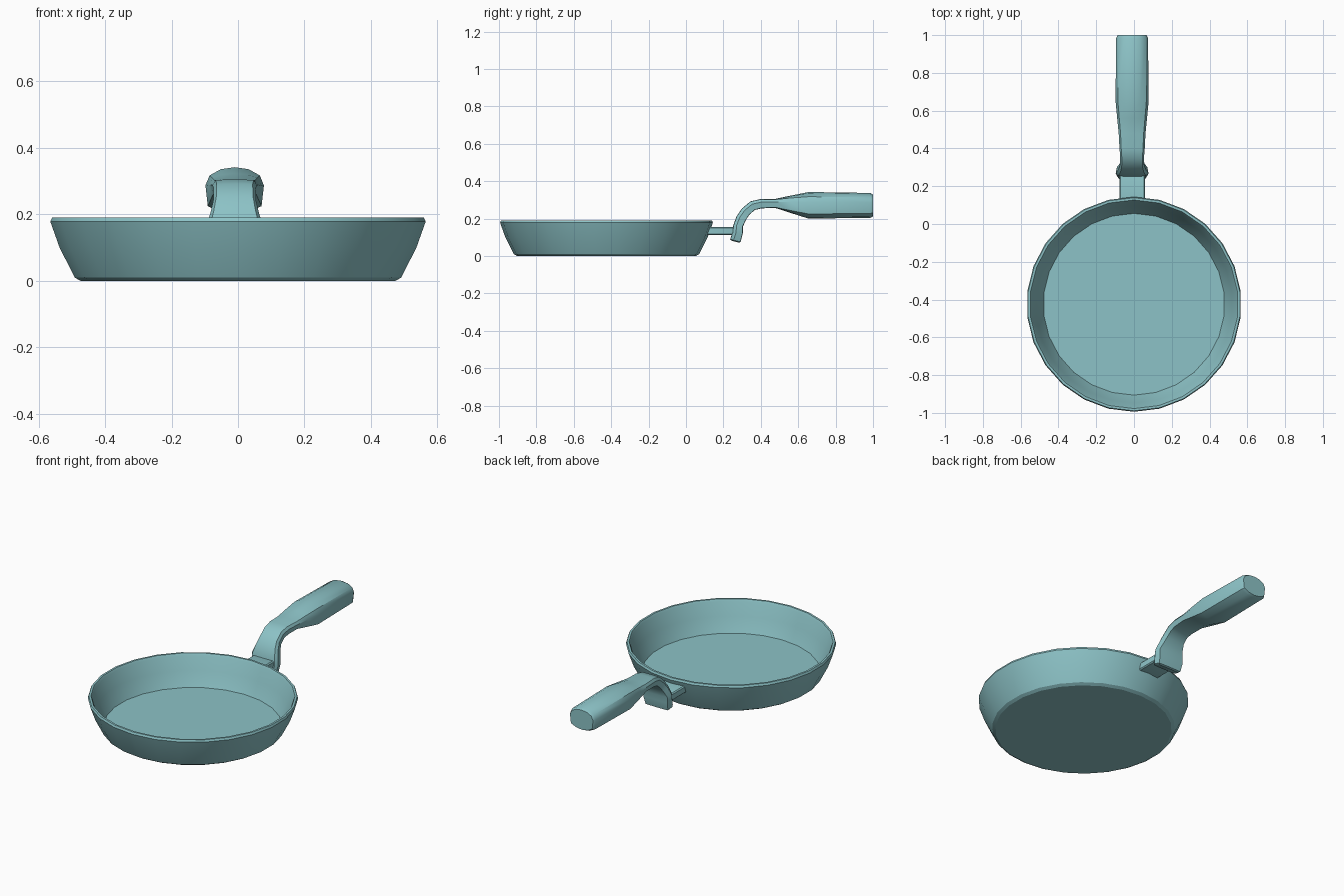
import bpy, bmesh, math
from mathutils import Vector

if "Cube" in bpy.data.objects:
    bpy.data.objects.remove(bpy.data.objects["Cube"])

SIDES = 26
PAN_Y = -0.425
HANDLE_X = -0.01

# Muted teal shared by every part
teal = bpy.data.materials.new("teal")
teal.diffuse_color = (0.265, 0.545, 0.57, 1)
teal.use_nodes = True
teal.node_tree.nodes["Principled BSDF"].inputs["Base Color"].default_value = teal.diffuse_color


def loft(name, rings, angle=30):
    """Skin a list of equal-length point rings and cap both ends."""
    bm = bmesh.new()
    loops = [[bm.verts.new(p) for p in ring] for ring in rings]
    n = len(loops[0])
    for a, b in zip(loops, loops[1:]):
        for i in range(n):
            j = (i + 1) % n
            bm.faces.new((a[i], a[j], b[j], b[i]))
    bm.faces.new(loops[0])
    bm.faces.new(loops[-1])
    bmesh.ops.recalc_face_normals(bm, faces=bm.faces)
    mesh = bpy.data.meshes.new(name)
    bm.to_mesh(mesh)
    bm.free()
    mesh.materials.append(teal)
    ob = bpy.data.objects.new(name, mesh)
    bpy.context.collection.objects.link(ob)
    bpy.ops.object.select_all(action='DESELECT')
    ob.select_set(True)
    bpy.context.view_layer.objects.active = ob
    bpy.ops.object.shade_smooth_by_angle(angle=math.radians(angle))
    return ob


def circle(r, z):
    step = 2 * math.pi / SIDES
    return [(r * math.sin(i * step), PAN_Y + r * math.cos(i * step), z)
            for i in range(SIDES)]


def section(upper, lower, width, shoulder):
    """Crowned handle section between two side-view points (y, z)."""
    a, b = Vector((0, *upper)), Vector((0, *lower))
    mid, v = (a + b) / 2 + Vector((HANDLE_X, 0, 0)), (a - b) / 2
    s = shoulder
    crown = 1 - (1 - s) * 0.25
    half = [(.48, crown), (.86, s), (1, s * .35), (.92, -s), (.48, -crown)]
    shape = [(0, 1)] + half + [(0, -1)] + [(-x, y) for x, y in reversed(half)]
    return [mid + Vector((width * x, 0, 0)) + v * y for x, y in shape]


# Pan body: outer wall, rim, inner wall, floor
pan_profile = [(0.478, 0), (0.495, 0.010), (0.541, 0.1), (0.569, 0.178),
               (0.564, 0.19), (0.552, 0.19), (0.545, 0.178),
               (0.522, 0.1), (0.481, 0.017)]
loft("pan_body", [circle(r, z) for r, z in pan_profile])

# Bracket joining the pan to the handle; its root follows the sloping wall
bracket = [(0.113, 0.068, 0.022, 0.3), (0.26, 0.068, 0.022, 0),
           (0.27, 0.063, 0.017, 0)]
rings = []
for y, w, h, slope in bracket:
    c = 0.006
    outline = [(w, h - c), (w - c, h), (c - w, h), (-w, h - c),
               (-w, c - h), (c - w, -h), (w - c, -h), (w, c - h)]
    rings.append([(HANDLE_X + x, y + z * slope, 0.133 + z)
                  for x, z in outline])
loft("bracket", rings)

# Handle: hooked foot, curved neck, swelling grip
# (upper point, lower point, half width, shoulder height)
stations = [
    ((0.243, 0.082), (0.283, 0.071), 0.070, 0.95),
    ((0.236, 0.090), (0.292, 0.075), 0.080, 0.95),
    ((0.248, 0.125), (0.305, 0.125), 0.087, 0.92),
    ((0.253, 0.165), (0.305, 0.158), 0.086, 0.92),
    ((0.270, 0.212), (0.319, 0.190), 0.073, 0.94),
    ((0.300, 0.255), (0.338, 0.220), 0.064, 0.95),
    ((0.345, 0.292), (0.368, 0.246), 0.063, 0.95),
    ((0.400, 0.305), (0.405, 0.255), 0.067, 0.92),
    ((0.480, 0.306), (0.480, 0.256), 0.071, 0.85),
    ((0.560, 0.323), (0.560, 0.230), 0.079, 0.72),
    ((0.655, 0.342), (0.655, 0.200), 0.088, 0.65),
    ((0.985, 0.337), (0.985, 0.204), 0.084, 0.65),
    ((1.000, 0.329), (1.000, 0.212), 0.076, 0.65),
]
loft("handle", [section(*s) for s in stations], 38)
